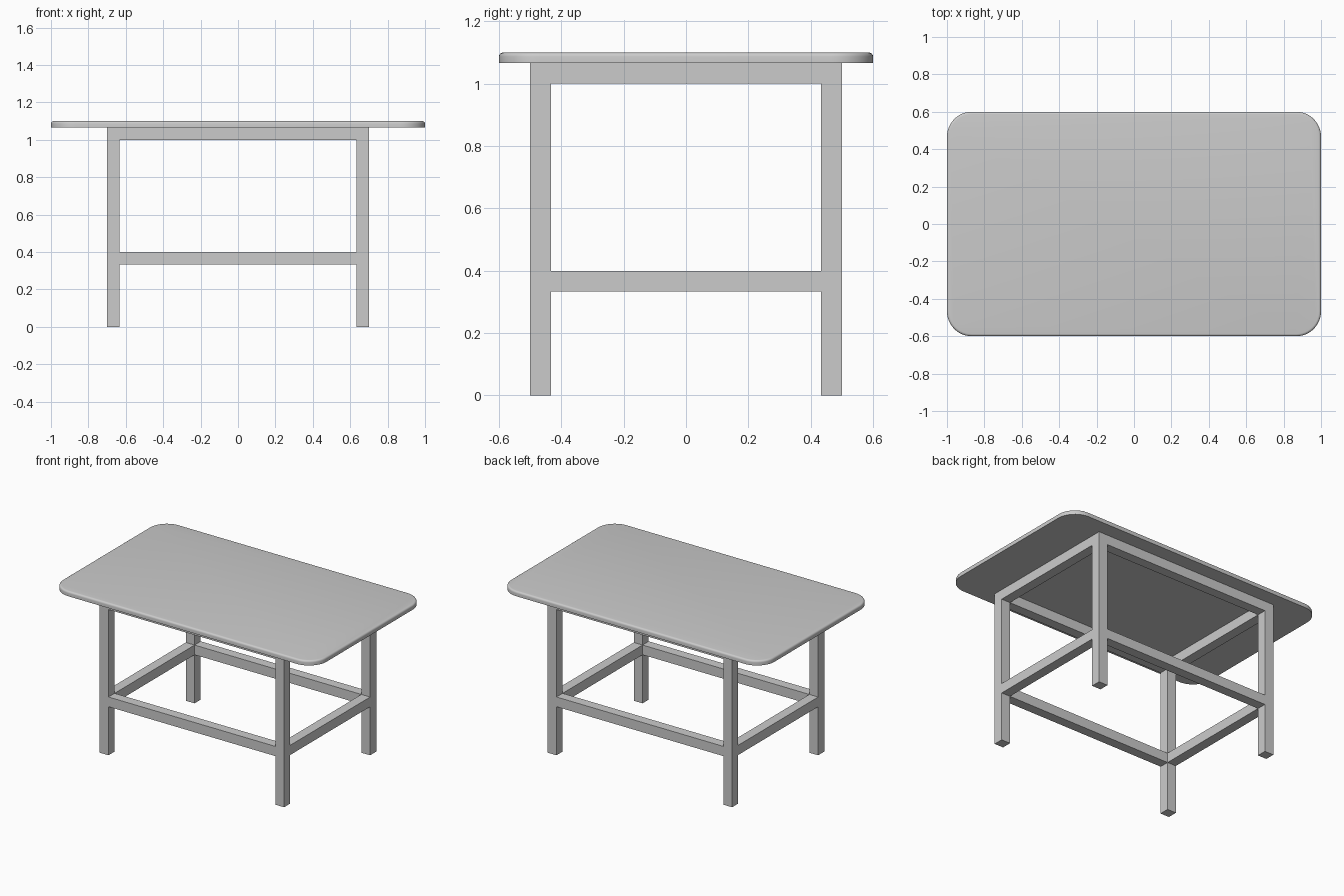
import bpy, bmesh
from math import radians

if "Cube" in bpy.data.objects:
    bpy.data.objects.remove(bpy.data.objects["Cube"], do_unlink=True)

grey = bpy.data.materials.new("plain grey")
grey.use_nodes = True
grey.diffuse_color = (0.6, 0.6, 0.6, 1)
grey.node_tree.nodes["Principled BSDF"].inputs["Base Color"].default_value = (0.6, 0.6, 0.6, 1)

HEIGHT, TOP = 1.1, 0.0333
T = 0.0667                               # timber thickness
X, Y = 0.7 - T / 2, 0.5 - T / 2          # leg centre lines
LEG_TOP = HEIGHT - TOP


def box(name, size, centre):
    bpy.ops.mesh.primitive_cube_add(size=1, location=centre)
    ob = bpy.context.object
    ob.name = name
    ob.scale = size
    bpy.ops.object.transform_apply(location=False, rotation=False, scale=True)
    ob.data.materials.append(grey)
    return ob


# Legs
for sy, depth in ((-1, "front"), (1, "back")):
    for sx, side in ((-1, "right"), (1, "left")):
        box(f"{depth}_{side}_leg", (T, T, LEG_TOP), (sx * X, sy * Y, LEG_TOP / 2))

# Upper and lower rails between the legs
for level, z in (("upper", LEG_TOP - T / 2), ("lower", 0.4 - T / 2)):
    for s, long_side, short_side in ((-1, "front", "right"), (1, "back", "left")):
        box(f"{level}_{long_side}_rail", (2 * X - T, T, T), (0, s * Y, z))
        box(f"{level}_{short_side}_rail", (T, 2 * Y - T, T), (s * X, 0, z))

# Table top: rounded corners, then a softened upper rim
top = box("table_top", (2, 1.2, TOP), (0, 0, HEIGHT - TOP / 2))
bm = bmesh.new()
bm.from_mesh(top.data)
corners = [e for e in bm.edges if abs(e.verts[0].co.z - e.verts[1].co.z) > TOP / 2]
bmesh.ops.bevel(bm, geom=corners, offset=0.133, segments=12, profile=0.5, affect="EDGES")
rim = [e for e in bm.edges if all(v.co.z > 0 for v in e.verts)]
bmesh.ops.bevel(bm, geom=rim, offset=0.013, segments=4, profile=0.5, affect="EDGES")
bm.to_mesh(top.data)
bm.free()
bpy.ops.object.shade_smooth_by_angle(angle=radians(35))
